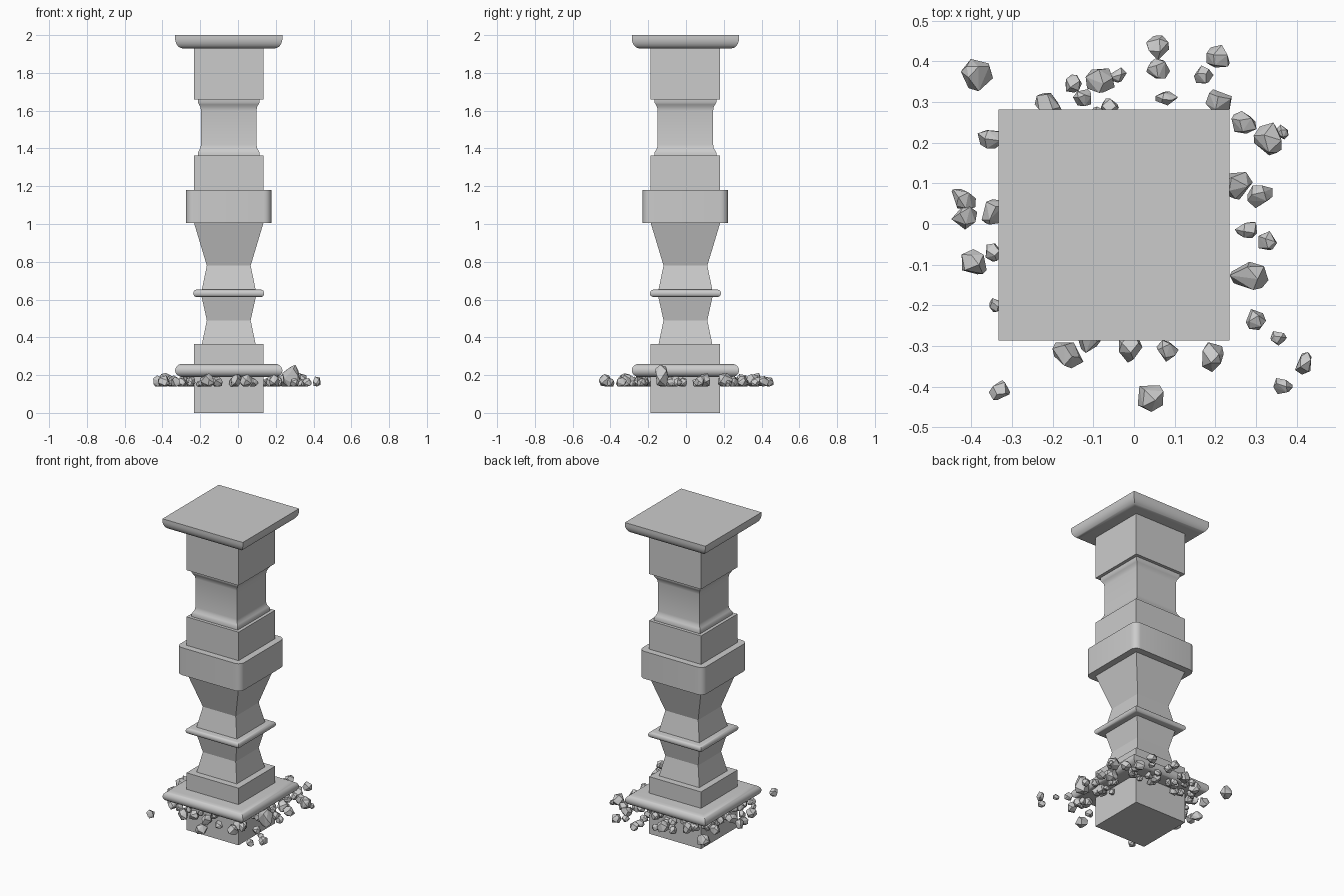
import bpy, bmesh, math, random
from mathutils import Vector

if "Cube" in bpy.data.objects:
    bpy.data.objects.remove(bpy.data.objects["Cube"])

random.seed(4)
CX, CY = -0.049, -0.003
stone = bpy.data.materials.new("grey_stone")
stone.diffuse_color = (0.6, 0.6, 0.6, 1)
stone.use_nodes = True
stone.node_tree.nodes["Principled BSDF"].inputs["Base Color"].default_value = stone.diffuse_color


def finish(bm, name, smooth=None):
    bmesh.ops.recalc_face_normals(bm, faces=bm.faces[:])
    me = bpy.data.meshes.new(name)
    bm.to_mesh(me)
    bm.free()
    me.materials.append(stone)
    ob = bpy.data.objects.new(name, me)
    bpy.context.collection.objects.link(ob)
    if smooth:
        bpy.ops.object.select_all(action='DESELECT')
        ob.select_set(True)
        bpy.context.view_layer.objects.active = ob
        bpy.ops.object.shade_smooth_by_angle(angle=math.radians(smooth))
    return ob


def loft(name, profile, smooth=None, corner=0.0):
    """Square column section from (half width, z) pairs, optional round corners."""
    bm = bmesh.new()
    rings = []
    for h, z in profile:
        ring = []
        for q in range(4):
            for k in range(7 if corner else 1):
                a = math.pi / 2 * (q + (k / 6 if corner else 0.5))
                sx = 1 if q in (0, 3) else -1
                sy = 1 if q < 2 else -1
                x = sx * (h - corner) + corner * math.cos(a)
                y = sy * (h - corner) + corner * math.sin(a)
                ring.append(bm.verts.new((CX + x, CY + y, z)))
        rings.append(ring)
    n = len(rings[0])
    for a, b in zip(rings, rings[1:]):
        for i in range(n):
            bm.faces.new((a[i], a[(i + 1) % n], b[(i + 1) % n], b[i]))
    bm.faces.new(rings[0])
    bm.faces.new(rings[-1])
    return finish(bm, name, smooth)


def arc(h, z, rx, rz, a0, a1, n=8):
    """Elliptic moulding edge between two angles in degrees."""
    out = []
    for i in range(n + 1):
        a = math.radians(a0 + (a1 - a0) * i / n)
        out.append((h + rx * math.cos(a), z + rz * math.sin(a)))
    return out


# plain square blocks
for name, z0, z1 in (("foot_block", 0, 0.365), ("middle_block", 1.18, 1.362),
                     ("upper_block", 1.66, 1.94)):
    loft(name, [(0.184, z0), (0.184, z1)])

# mouldings
loft("base_moulding", arc(0.244, 0.225, 0.04, 0.035, -90, 90, 12), 35)
loft("top_slab", arc(0.244, 1.985, 0.04, 0.055, -90, 0) + [(0.284, 2.0)], 35)
loft("thin_ring", arc(0.172, 0.633, 0.016, 0.019, -90, 90), 35)
loft("collar", [(0.226, 1.005), (0.226, 1.18)], 35, 0.04)

# waisted shafts
loft("lower_waist", [(0.143, 0.36), (0.116, 0.49), (0.147, 0.63)], 20)
loft("upper_waist", [(0.147, 0.63), (0.116, 0.78), (0.184, 1.006)], 20)
lower = [(0.164, 1.36), (0.164, 1.378), (0.157, 1.39), (0.150, 1.402), (0.147, 1.42)]
loft("neck", lower + [(h, 3.022 - z) for h, z in reversed(lower)], 40)

# loose stones: x, y, radius
stones = [
    (-.385, .37, .05), (-.355, .21, .036), (-.42, .06, .036), (-.415, .02, .036),
    (-.345, .03, .036), (-.395, -.095, .036), (-.34, -.2, .02), (-.33, -.41, .03),
    (-.21, .295, .04), (-.15, .345, .027), (-.125, .31, .025), (-.085, .355, .04),
    (-.04, .365, .024), (-.06, .285, .025), (.06, .435, .031), (.06, .38, .03),
    (.08, .31, .027), (.17, .365, .024), (.205, .41, .034), (.21, .3, .035),
    (.27, .25, .034), (.33, .205, .046), (.365, .225, .02), (.25, .1, .042),
    (.31, .07, .034), (.28, -.015, .03), (.325, -.045, .027), (.285, -.13, .05),
    (.3, -.235, .027), (.355, -.28, .02), (.42, -.345, .032), (.365, -.4, .027),
    (.19, -.325, .039), (.08, -.31, .03), (-.01, -.3, .04), (.04, -.425, .04),
    (-.165, -.32, .043), (-.11, -.285, .032), (-.345, -.07, .025)]
heights = {(.285, -.13): 0.12}


def stone_hull(bm, x, y, r, top):
    """Faceted convex chip resting on the rubble plane."""
    turn, sx = random.uniform(0, 6.28), random.uniform(0.72, 1.0)
    pts = []
    for i in range(13):
        z = 1 - 2 * (i + 0.5) / 13
        a = i * 2.4 + random.uniform(-0.5, 0.5)
        w = math.sqrt(1 - z * z) * random.uniform(0.85, 1.12)
        u, v = r * w * math.cos(a), r * w * sx * math.sin(a)
        px = x + u * math.cos(turn) - v * math.sin(turn)
        py = y + u * math.sin(turn) + v * math.cos(turn)
        pz = 0.14 + max(0.0, top * (0.42 + 0.58 * z))
        pts.append(bm.verts.new((px, py, pz)))
    res = bmesh.ops.convex_hull(bm, input=pts)
    junk = [g for g in res["geom_interior"] + res["geom_unused"]
            if isinstance(g, bmesh.types.BMVert) and g.is_valid]
    bmesh.ops.delete(bm, geom=list(set(junk)), context='VERTS')


bm = bmesh.new()
for x, y, r in stones:
    stone_hull(bm, x, y, r, heights.get((x, y), min(0.075, r * 1.7)))
finish(bm, "scattered_stones")

# packed stones under the base moulding
bm = bmesh.new()
for i in range(56):
    side, t, d = i % 4, random.uniform(-0.27, 0.27), random.uniform(0.19, 0.265)
    x, y = [(t, d), (d, t), (t, -d), (-d, t)][side]
    r = random.uniform(0.016, 0.034)
    stone_hull(bm, CX + x, CY + y, r, r * 1.8)
finish(bm, "packed_stones")
